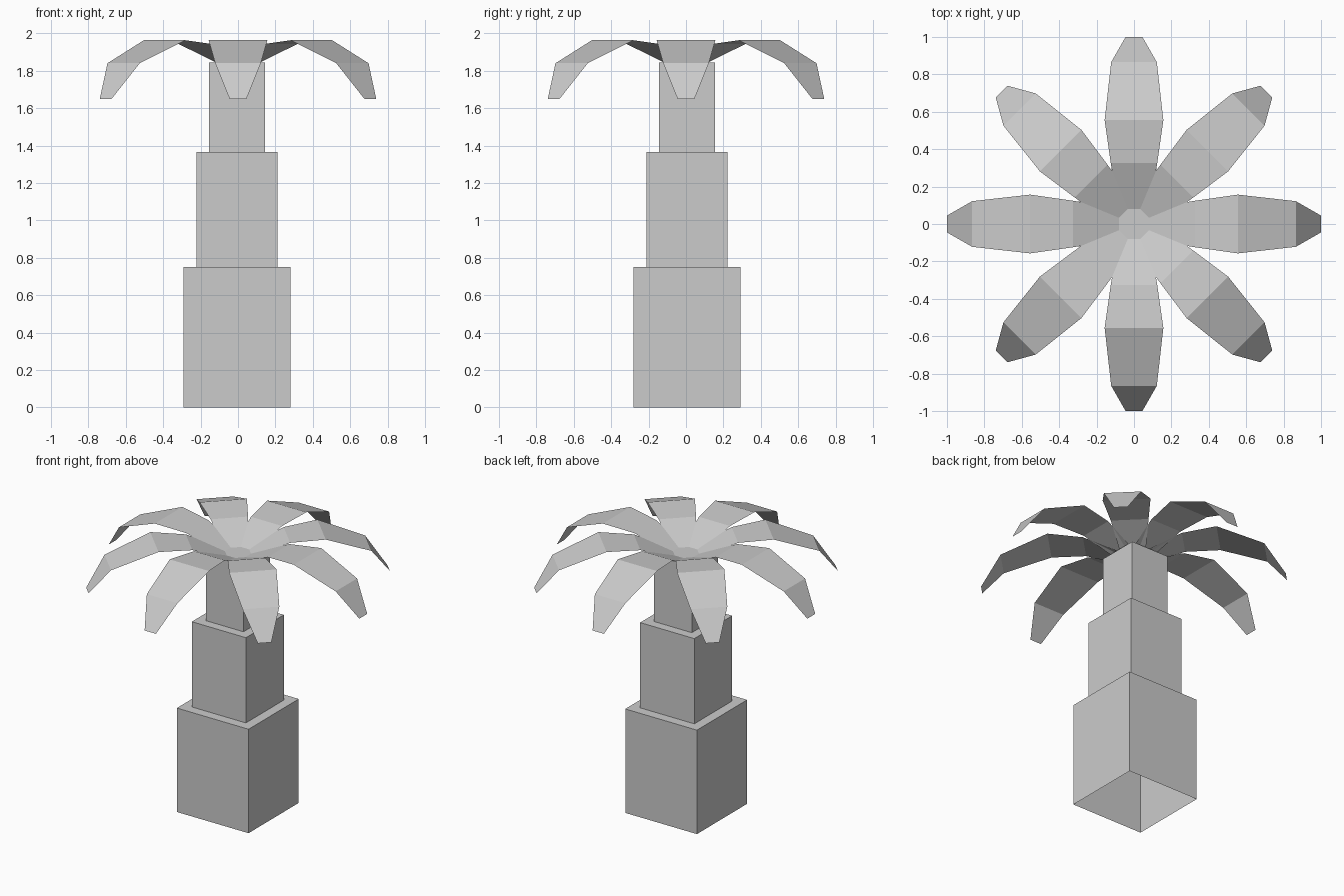
import bpy
from math import pi
from mathutils import Matrix

if "Cube" in bpy.data.objects:
    bpy.data.objects.remove(bpy.data.objects["Cube"])


def make_object(name, verts, faces):
    mesh = bpy.data.meshes.new(name)
    mesh.from_pydata(verts, [], faces)
    mesh.update()
    obj = bpy.data.objects.new(name, mesh)
    bpy.context.collection.objects.link(obj)
    return obj


def trunk_block(name, half, z0, z1):
    """Square block, open underneath, slightly off the crown's axis."""
    cx, cy = -0.005, 0.005
    corners = [(-1, -1), (1, -1), (1, 1), (-1, 1)]
    verts = [(cx + x * half, cy + y * half, z) for z in (z0, z1) for x, y in corners]
    sides = [(i, (i + 1) % 4, (i + 1) % 4 + 4, i + 4) for i in range(4)]
    return make_object(name, verts, sides + [(4, 5, 6, 7)])


# Stepped trunk
trunk_block("trunk_lower", 0.286, 0.0, 0.75)
trunk_block("trunk_middle", 0.216, 0.75, 1.365)
trunk_block("trunk_upper", 0.15, 1.365, 1.843)

# Frond profile: distance from centre, height, half width
profile = [(0.0, 1.81, 0.07), (0.325, 1.943, 0.124), (0.555, 1.963, 0.157),
           (0.865, 1.84, 0.122), (1.0, 1.65, 0.045)]

# Eight single-sheet fronds around the top, facing up
for k in range(8):
    verts = [(r, s * w, z) for r, z, w in profile for s in (-1, 1)]
    faces = [(2 * i, 2 * i + 2, 2 * i + 3, 2 * i + 1) for i in range(len(profile) - 1)]
    frond = make_object(f"frond_{k + 1}", verts, faces)
    frond.data.transform(Matrix.Rotation(k * pi / 4, 4, 'Z'))
